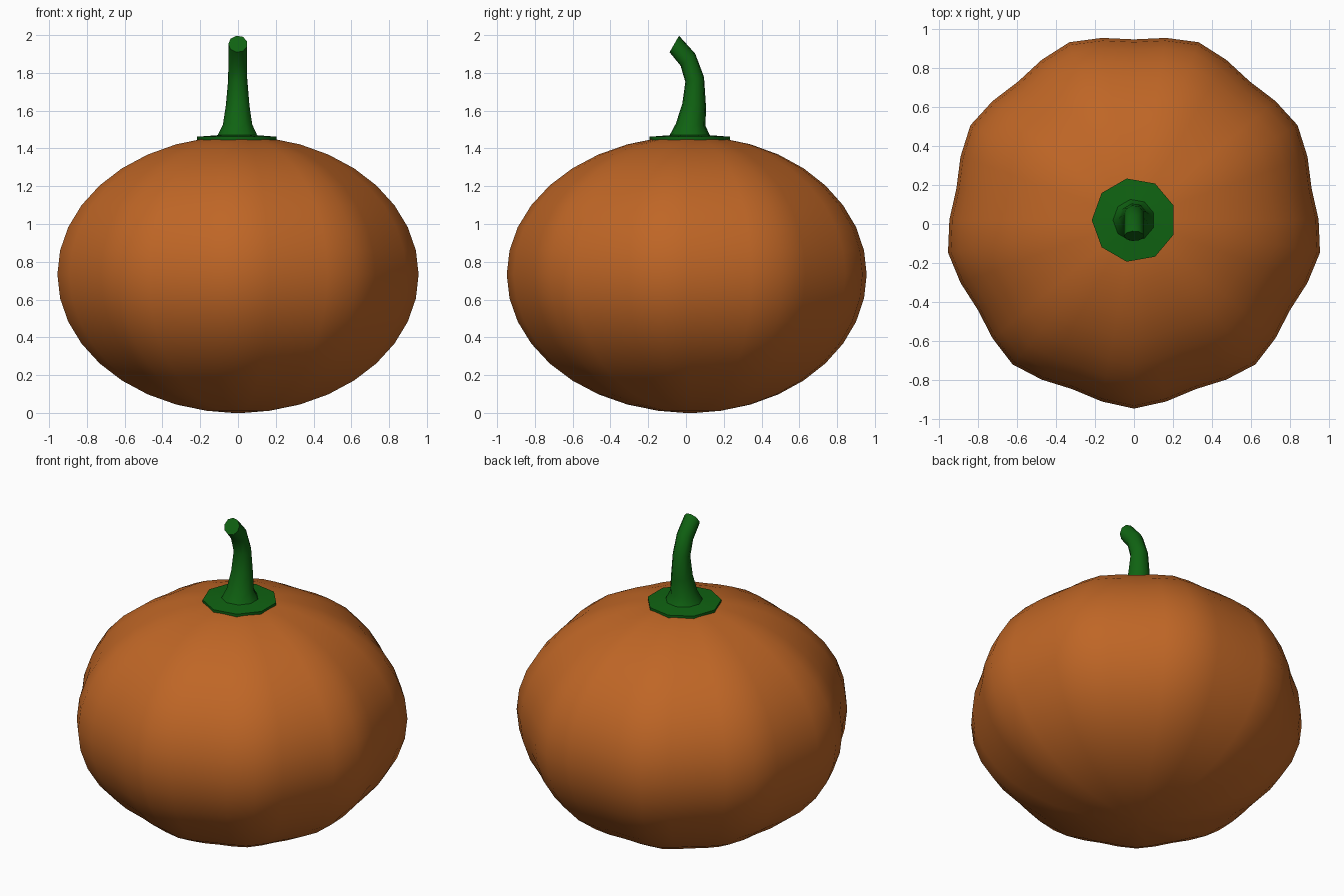
import bpy, bmesh, math
from math import sin, cos, pi, radians
from mathutils import Vector

if "Cube" in bpy.data.objects:
    bpy.data.objects.remove(bpy.data.objects["Cube"])


def material(name, rgb):
    m = bpy.data.materials.new(name)
    m.diffuse_color = (*rgb, 1)
    m.use_nodes = True
    m.node_tree.nodes["Principled BSDF"].inputs["Base Color"].default_value = m.diffuse_color
    return m


def loft(name, rings, mat, sharp_angle):
    """Skin a list of closed rings and cap both ends."""
    bm = bmesh.new()
    loops = [[bm.verts.new(p) for p in ring] for ring in rings]
    n = len(loops[0])
    for a, b in zip(loops, loops[1:]):
        for i in range(n):
            j = (i + 1) % n
            bm.faces.new((a[i], a[j], b[j], b[i]))
    bm.faces.new(loops[0][::-1])
    bm.faces.new(loops[-1])
    bmesh.ops.recalc_face_normals(bm, faces=bm.faces)
    me = bpy.data.meshes.new(name)
    bm.to_mesh(me)
    bm.free()
    me.materials.append(mat)
    ob = bpy.data.objects.new(name, me)
    bpy.context.collection.objects.link(ob)
    bpy.ops.object.select_all(action='DESELECT')
    ob.select_set(True)
    bpy.context.view_layer.objects.active = ob
    bpy.ops.object.shade_smooth_by_angle(angle=radians(sharp_angle))
    return ob


orange = material("pumpkin orange", (0.52, 0.132, 0.019))
green = material("stem green", (0.005, 0.125, 0.006))

LOBES, SEGS, CY, MID = 9, 36, 0.0, 0.733


# Pumpkin body: squashed sphere with nine soft lobes, one facing front
def body_ring(r, z):
    ring = []
    for i in range(SEGS):
        t = 2 * pi * i / SEGS
        k = r * (0.949 + 0.022 * cos(LOBES * t))
        a = t - pi / 2
        ring.append((k * cos(a), 0.022 + k * sin(a), z))
    return ring


profile = [(cos(radians(d)), MID + 0.733 * sin(radians(d))) for d in range(-80, 81, 10)]
profile = [(0.03, 0.0)] + profile + [(0.10, 1.455), (0.02, 1.445)]
loft("pumpkin_body", [body_ring(r, z) for r, z in profile], orange, 60)

# Stem: nine-sided tube flaring into a flat collar, bending to the front
# (centre y, centre z, radius, forward tilt in degrees)
path = [(0.02, 1.43, 0.215, 0), (0.02, 1.462, 0.217, 0), (0.02, 1.470, 0.108, 0),
        (0.025, 1.525, 0.08, -5), (0.043, 1.63, 0.064, -6), (0.046, 1.765, 0.052, 15),
        (0.010, 1.87, 0.051, 40), (-0.062, 1.953, 0.051, 60)]
rings = []
for y, z, r, tilt in path:
    t = radians(tilt)
    up = Vector((0, cos(t), sin(t)))
    rings.append([Vector((0, y, z)) + r * (cos(a) * Vector((1, 0, 0)) + sin(a) * up)
                  for a in (radians(20 + 40 * i) for i in range(9))])
loft("stem", rings, green, 50)
